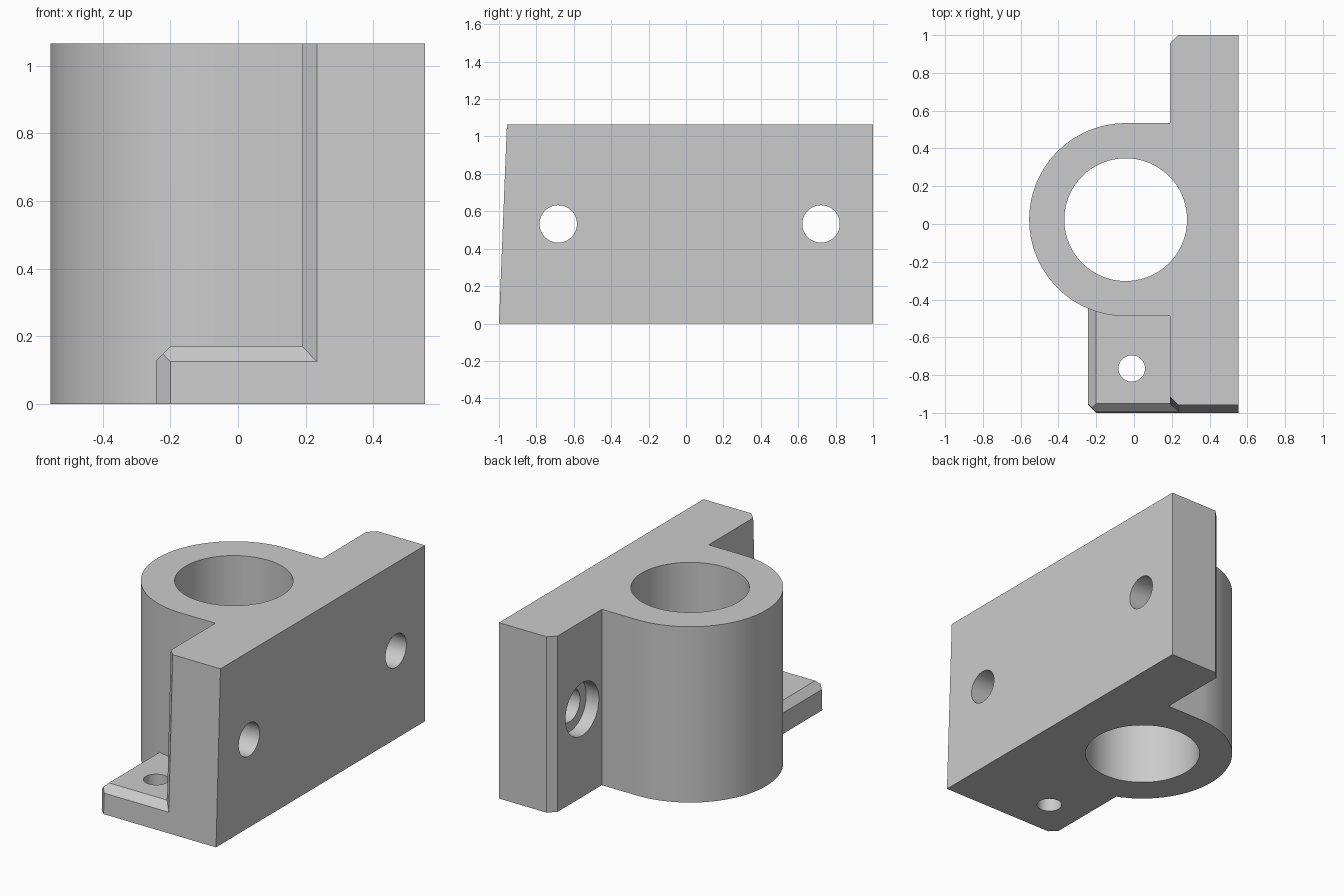
import bpy, bmesh, math
from mathutils import Matrix, Vector

if "Cube" in bpy.data.objects:
    bpy.data.objects.remove(bpy.data.objects["Cube"])

HEIGHT = 1.065
LEFT, RIGHT = 0.19, 0.553            # mounting plate faces
CHAMFER = 0.043
SLANT = 0.04                         # lean of the front face per unit of height
BORE = Vector((-0.044, 0.023, 0))
OUTER_R, BORE_R = 0.511, 0.325

grey = bpy.data.materials.new("plain grey")
grey.use_nodes = True
colour = (0.6, 0.6, 0.6, 1)
grey.diffuse_color = colour
grey.node_tree.nodes["Principled BSDF"].inputs["Base Color"].default_value = colour


def make_object(name, bm):
    bmesh.ops.recalc_face_normals(bm, faces=bm.faces)
    mesh = bpy.data.meshes.new(name)
    bm.to_mesh(mesh)
    bm.free()
    mesh.materials.append(grey)
    obj = bpy.data.objects.new(name, mesh)
    bpy.context.collection.objects.link(obj)
    return obj


def chamfered_block(name, low, high, cuts):
    """Box with a leaning front face; each cut is a plane (point, normal)."""
    bm = bmesh.new()
    bmesh.ops.create_cube(bm, size=1)
    for v in bm.verts:
        v.co = Vector([h if c > 0 else l for c, l, h in zip(v.co, low, high)])
        if v.co.y == low[1]:
            v.co.y += SLANT * v.co.z
    for point, normal in cuts:
        bmesh.ops.bisect_plane(bm, geom=bm.verts[:] + bm.edges[:] + bm.faces[:],
                               plane_co=point, plane_no=normal, clear_outer=True)
        bmesh.ops.holes_fill(bm, edges=[e for e in bm.edges if e.is_boundary])
    return make_object(name, bm)


def cylinder(name, radius, start, end, segments=64):
    start, end = Vector(start), Vector(end)
    axis = end - start
    bm = bmesh.new()
    turn = axis.to_track_quat('Z', 'Y').to_matrix().to_4x4()
    bmesh.ops.create_cone(bm, cap_ends=True, segments=segments, radius1=radius,
                          radius2=radius, depth=axis.length,
                          matrix=Matrix.Translation((start + end) / 2) @ turn)
    obj = make_object(name, bm)
    obj.hide_render = True
    return obj


def combine(target, tool, operation):
    mod = target.modifiers.new(operation.lower(), 'BOOLEAN')
    mod.operation, mod.solver, mod.object = operation, 'EXACT', tool
    bpy.context.view_layer.objects.active = target
    bpy.ops.object.modifier_apply(modifier=mod.name)
    bpy.data.objects.remove(tool)


# Upright mounting plate, with both left corners chamfered
bracket = chamfered_block(
    "bearing_bracket", (LEFT, -1, 0), (RIGHT, 1, HEIGHT),
    [((LEFT + CHAMFER, -1, 0), (-1, -1, SLANT)),
     ((LEFT + CHAMFER, 1, 0), (-1, 1, 0))])

# Round boss blending into the plate with straight flanks
bm = bmesh.new()
outline = [(LEFT + 0.1, BORE.y + OUTER_R)]
for i in range(49):
    a = math.pi / 2 + math.pi * i / 48
    outline.append((BORE.x + OUTER_R * math.cos(a), BORE.y + OUTER_R * math.sin(a)))
outline.append((LEFT + 0.1, BORE.y - OUTER_R))
base = bm.faces.new([bm.verts.new((x, y, 0)) for x, y in outline])
top = bmesh.ops.extrude_face_region(bm, geom=[base])["geom"]
bmesh.ops.translate(bm, vec=(0, 0, HEIGHT),
                    verts=[g for g in top if isinstance(g, bmesh.types.BMVert)])
if not base.is_valid or len([f for f in bm.faces if len(f.verts) > 4]) < 2:
    bmesh.ops.holes_fill(bm, edges=[e for e in bm.edges if e.is_boundary])
boss = make_object("bearing_boss", bm)

# Low foot flange, chamfered along its top and its free corner
side, foot_top = -0.243, 0.17
front = -1 + SLANT * foot_top
flange = chamfered_block(
    "foot_flange", (side, -1, 0), (LEFT + 0.15, -0.36, foot_top),
    [((side + CHAMFER, -1, 0), (-1, -1, SLANT)),
     ((side + CHAMFER, -0.5, foot_top), (-1, 0, 1)),
     ((0, front, foot_top - CHAMFER), (0, -1, 1))])

combine(bracket, boss, 'UNION')
combine(bracket, flange, 'UNION')

# Shaft bore and foot screw hole
combine(bracket, cylinder("bore_cutter", BORE_R, BORE - Vector((0, 0, 0.2)),
                          BORE + Vector((0, 0, 1.3)), 96), 'DIFFERENCE')
combine(bracket, cylinder("foot_hole_cutter", 0.07, (-0.012, -0.765, -0.1),
                          (-0.012, -0.765, 0.3)), 'DIFFERENCE')

# Plate screw holes, counterbored on the boss side
for y in (-0.683, 0.722):
    z = HEIGHT / 2
    combine(bracket, cylinder("screw_hole_cutter", 0.1, (0.1, y, z), (0.7, y, z)),
            'DIFFERENCE')
    combine(bracket, cylinder("counterbore_cutter", 0.16, (0.1, y, z),
                              (LEFT + 0.085, y, z)), 'DIFFERENCE')

bpy.ops.object.select_all(action='DESELECT')
bracket.select_set(True)
bpy.context.view_layer.objects.active = bracket
bpy.ops.object.shade_smooth_by_angle(angle=math.radians(25))
